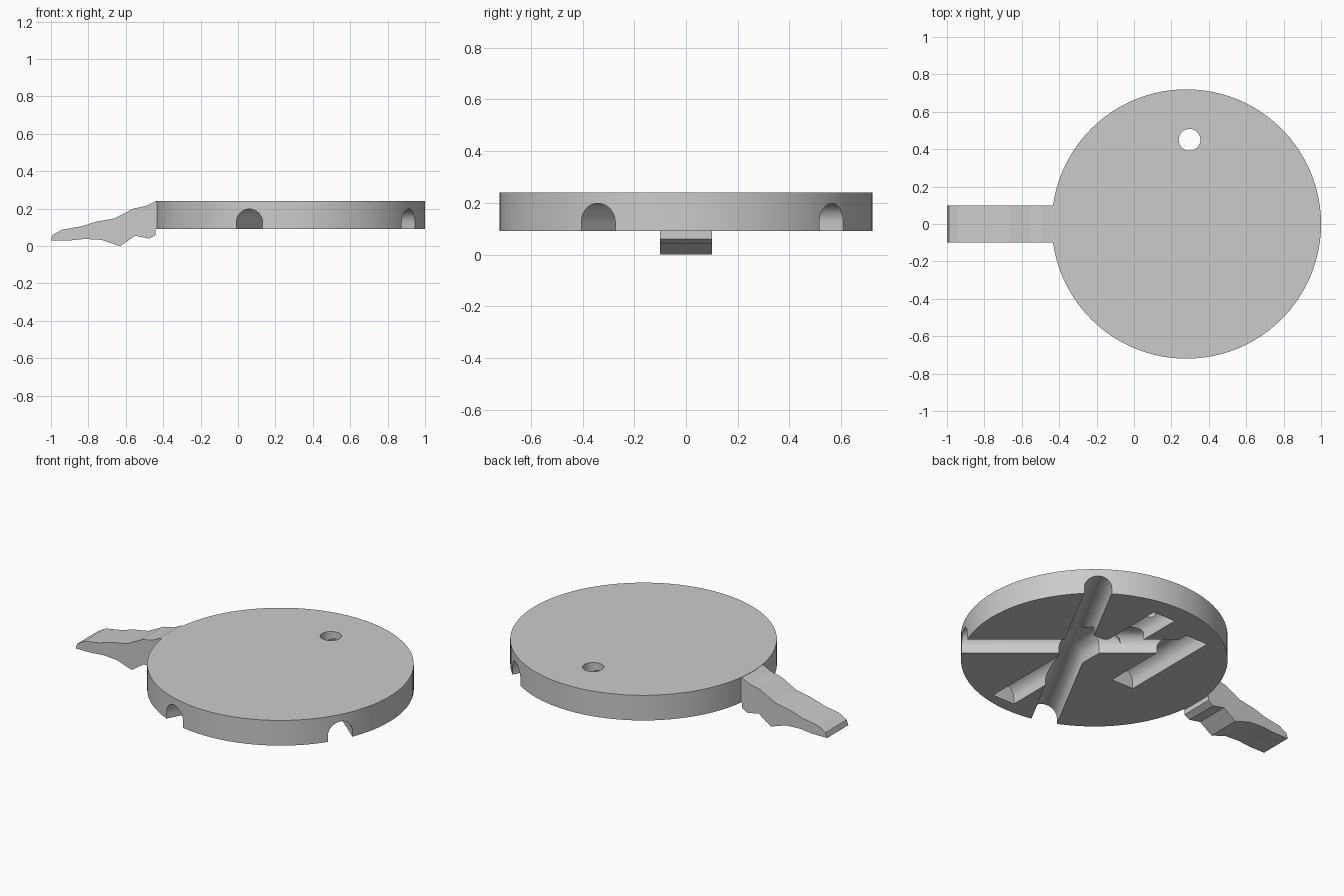
import bpy, bmesh, math
from mathutils import Matrix, Vector

if "Cube" in bpy.data.objects:
    bpy.data.objects.remove(bpy.data.objects["Cube"])

CX, R, Z0, Z1 = 0.28, 0.72, 0.09, 0.24   # disc centre, radius, bottom, top
GR, GZ = 0.073, 0.125                    # groove radius and axis height


def finish(bm, name):
    bmesh.ops.recalc_face_normals(bm, faces=bm.faces)
    me = bpy.data.meshes.new(name)
    bm.to_mesh(me)
    bm.free()
    ob = bpy.data.objects.new(name, me)
    bpy.context.collection.objects.link(ob)
    return ob


def cylinder(name, x, y, r, z0, z1, n):
    bm = bmesh.new()
    bmesh.ops.create_cone(bm, cap_ends=True, segments=n, radius1=r, radius2=r,
                          depth=z1 - z0,
                          matrix=Matrix.Translation((x, y, (z0 + z1) / 2)))
    return finish(bm, name)


def prism(name, points, offset):
    bm = bmesh.new()
    face = bm.faces.new([bm.verts.new(p) for p in points])
    ext = bmesh.ops.extrude_face_region(bm, geom=[face])
    bmesh.ops.translate(bm, vec=offset,
                        verts=[v for v in ext["geom"] if isinstance(v, bmesh.types.BMVert)])
    return finish(bm, name)


def groove(a, b):
    """Round-topped channel cutter, open downwards, from a to b."""
    a, b = Vector((*a, 0)), Vector((*b, 0))
    side = (b - a).normalized().cross(Vector((0, 0, 1)))
    arc = [(GR * math.cos(math.pi * i / 20), GZ + GR * math.sin(math.pi * i / 20))
           for i in range(21)]
    prof = [(GR, 0.0)] + arc + [(-GR, 0.0)]
    return prism("groove_cutter", [a + side * s + Vector((0, 0, z)) for s, z in prof], b - a)


# round body
disc = cylinder("disc_body", CX, 0, R, Z0, Z1, 96)

# underside channels and the through hole
channels = [((CX + 0.745, -0.435), (CX - 0.285, 0.43)),
            ((CX + 0.513, 0.69), (CX - 0.287, -0.81)),
            ((CX + 0.10, -0.644), (CX + 0.10, 0.20)),
            ((CX + 0.01, 0.15), (CX + 0.01, 0.60)),
            ((CX - 0.285, -0.104), (CX - 0.285, 0.52))]
cutters = [groove(a, b) for a, b in channels]
cutters.append(cylinder("hole_cutter", 0.297, 0.45, 0.058, 0, 0.4, 40))
bpy.context.view_layer.objects.active = disc
for c in cutters:
    c.hide_render = True
    m = disc.modifiers.new("cut", "BOOLEAN")
    m.operation, m.solver, m.object = "DIFFERENCE", "EXACT", c
    bpy.ops.object.modifier_apply(modifier=m.name)
    bpy.data.objects.remove(c)

# flat handle with a wavy side profile
outline = [(-1, 0.03), (-0.99, 0.06), (-0.94, 0.088), (-0.84, 0.105), (-0.76, 0.13),
           (-0.66, 0.148), (-0.56, 0.2), (-0.49, 0.215), (-0.445, 0.238), (-0.43, 0.238),
           (-0.43, 0.09), (-0.44, 0.09), (-0.44, 0.06), (-0.475, 0.04), (-0.55, 0.055),
           (-0.63, 0.0), (-0.73, 0.033), (-0.82, 0.038), (-0.9, 0.03)]
prism("handle", [(x, -0.1, z) for x, z in outline], (0, 0.2, 0))

# smooth the round surfaces of the disc
bpy.ops.object.select_all(action="DESELECT")
disc.select_set(True)
bpy.context.view_layer.objects.active = disc
bpy.ops.object.shade_smooth_by_angle(angle=math.radians(30))
